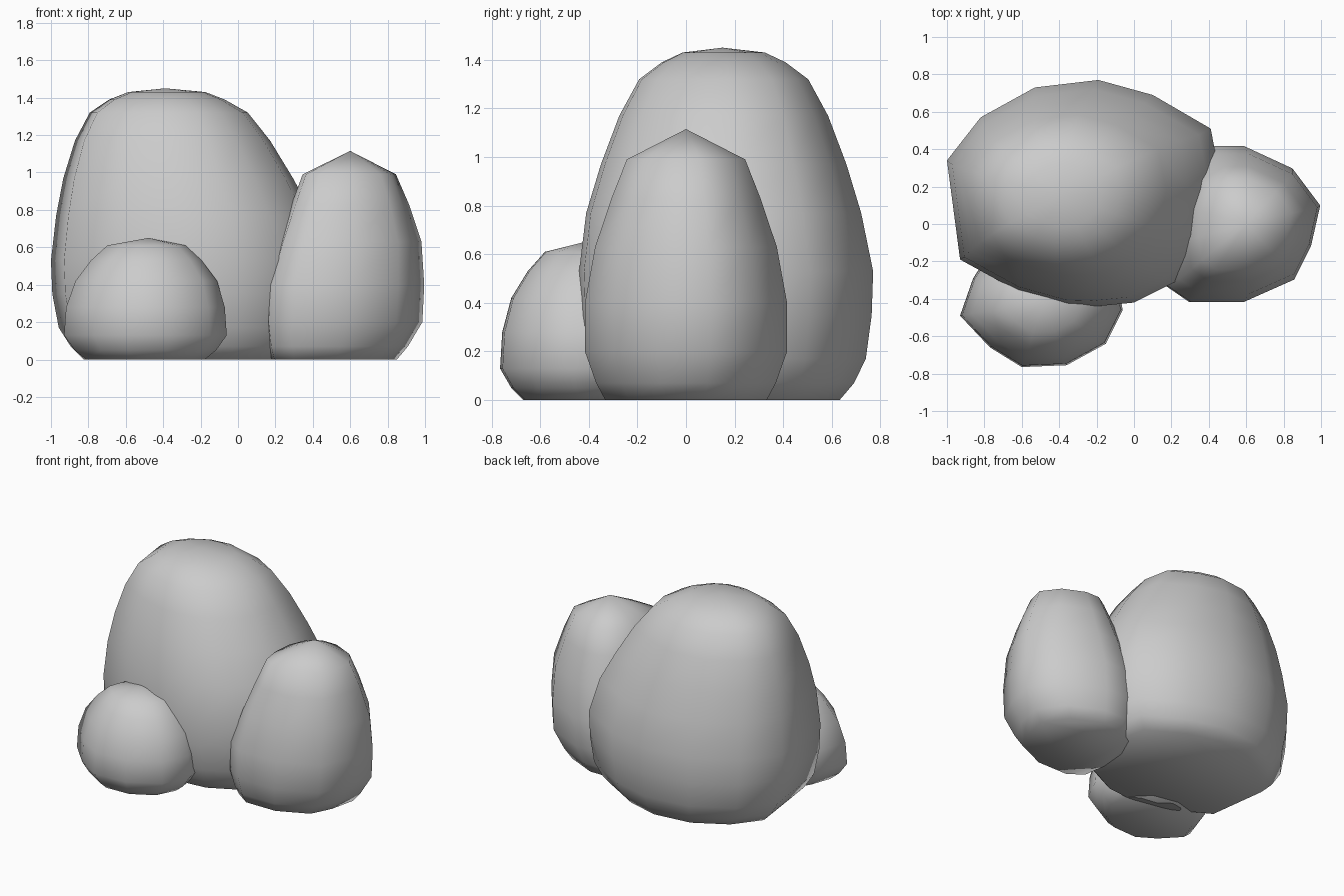
import bpy, bmesh


def boulder(name, outline, center, rings, apex):
    """Loft a faceted outline through rings of (z, scale, x centre, y centre)."""
    bm = bmesh.new()
    cx, cy = center
    loops = []
    for z, s, rx, ry in rings:
        loops.append([bm.verts.new((rx + (x - cx) * s, ry + (y - cy) * s, z))
                      for x, y in outline])
    n = len(outline)
    for low, high in zip(loops, loops[1:]):
        for i in range(n):
            j = (i + 1) % n
            bm.faces.new((low[i], low[j], high[j], high[i]))
    # flat base and pointed cap
    bm.faces.new(loops[0][::-1])
    tip = bm.verts.new(apex)
    for i in range(n):
        bm.faces.new((loops[-1][i], loops[-1][(i + 1) % n], tip))
    bmesh.ops.recalc_face_normals(bm, faces=bm.faces)
    for f in bm.faces:
        f.smooth = True
    mesh = bpy.data.meshes.new(name)
    bm.to_mesh(mesh)
    bm.free()
    obj = bpy.data.objects.new(name, mesh)
    bpy.context.collection.objects.link(obj)
    return obj


# Tall boulder at the back left
boulder("large_boulder",
        [(-1, .34), (-.93, -.19), (-.62, -.36), (-.35, -.435), (-.2, -.44),
         (0, -.42), (.22, -.31), (.42, -.08), (.47, .2), (.41, .51),
         (.1, .69), (-.19, .77), (-.53, .73), (-.82, .57)],
        (-.265, .165),
        [(0, .78, -.25, .16), (.07, .87, -.255, .165), (.17, .95, -.26, .165),
         (.35, .99, -.265, .165), (.53, 1, -.265, .165), (.77, .935, -.285, .155),
         (.97, .835, -.32, .155), (1.17, .71, -.35, .155), (1.32, .575, -.37, .155),
         (1.39, .42, -.38, .155), (1.43, .28, -.38, .155)],
        (-.39, .15, 1.45))

# Medium boulder on the right
boulder("medium_boulder",
        [(1, .1), (.85, .3), (.59, .42), (.41, .42), (.25, .32), (.16, .12),
         (.14, -.12), (.17, -.33), (.3, -.42), (.59, -.42), (.86, -.3), (.95, -.12)],
        (.57, 0),
        [(0, .79, .51, 0), (.07, .88, .53, 0), (.2, .99, .56, 0), (.4, .99, .57, 0),
         (.63, .89, .598, 0), (.83, .73, .6, 0), (.99, .58, .595, 0)],
        (.6, 0, 1.115))

# Small boulder at the front left
boulder("small_boulder",
        [(-.93, -.49), (-.77, -.66), (-.6, -.765), (-.36, -.755), (-.15, -.64),
         (-.06, -.46), (-.1, -.25), (-.25, -.1), (-.5, -.05), (-.75, -.12), (-.86, -.29)],
        (-.495, -.41),
        [(0, .73, -.495, -.41), (.05, .87, -.495, -.41), (.13, 1, -.495, -.41),
         (.28, .975, -.495, -.41), (.42, .87, -.49, -.41), (.53, .68, -.49, -.41),
         (.61, .48, -.49, -.41)],
        (-.48, -.42, .65))

bpy.context.view_layer.update()
